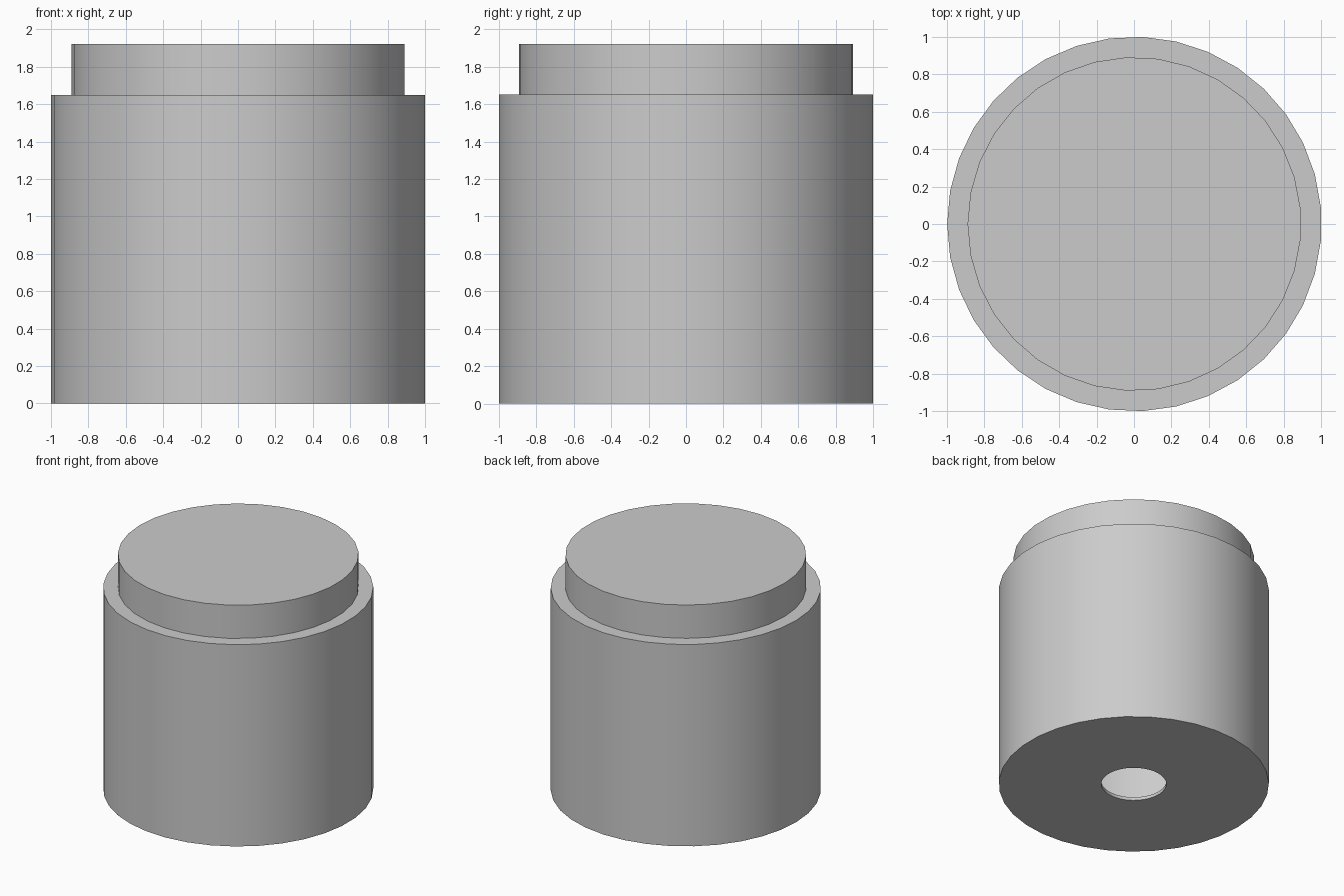
import bpy
import bmesh
import math

default = bpy.data.objects.get("Cube")
if default:
    bpy.data.objects.remove(default, do_unlink=True)

# Single grey material
grey = bpy.data.materials.new("plain grey")
colour = (0.6, 0.6, 0.6, 1.0)
grey.use_nodes = True
grey.diffuse_color = colour
grey.node_tree.nodes["Principled BSDF"].inputs["Base Color"].default_value = colour


def lathe(name, profile, sides, closed=False):
    """Revolve (radius, height) points around z, first vertex at -x."""
    bm = bmesh.new()
    rings = []
    for r, z in profile:
        if r == 0:
            rings.append([bm.verts.new((0, 0, z))] * sides)
            continue
        angles = [math.pi + math.tau * i / sides for i in range(sides)]
        rings.append([bm.verts.new((r * math.cos(a), r * math.sin(a), z)) for a in angles])
    pairs = list(zip(rings, rings[1:]))
    if closed:
        pairs.append((rings[-1], rings[0]))
    for low, high in pairs:
        for i in range(sides):
            j = (i + 1) % sides
            corners = dict.fromkeys((low[i], low[j], high[j], high[i]))
            bm.faces.new(list(corners))
    bmesh.ops.recalc_face_normals(bm, faces=bm.faces)
    mesh = bpy.data.meshes.new(name)
    bm.to_mesh(mesh)
    bm.free()
    mesh.materials.append(grey)
    obj = bpy.data.objects.new(name, mesh)
    bpy.context.collection.objects.link(obj)
    bpy.ops.object.select_all(action="DESELECT")
    obj.select_set(True)
    bpy.context.view_layer.objects.active = obj
    bpy.ops.object.shade_smooth_by_angle(angle=math.radians(30))
    obj.location.x = 0.002
    return obj


WALL = 0.026
HOLE = 0.241
BODY_R, BODY_TOP = 1.001, 1.65
NECK_R, NECK_TOP = 0.892, 1.922
INNER = NECK_R - WALL

# Hollow body with a round hole in its base
lathe("body", [(HOLE, 0), (BODY_R, 0), (BODY_R, BODY_TOP), (INNER, BODY_TOP),
               (INNER, WALL), (HOLE, WALL)], 35, closed=True)

# Narrower raised cap on top, closed above
lathe("cap", [(0, NECK_TOP), (NECK_R, NECK_TOP), (NECK_R, BODY_TOP - 0.01),
              (INNER, BODY_TOP - 0.01), (INNER, NECK_TOP - WALL), (0, NECK_TOP - WALL)], 33)
